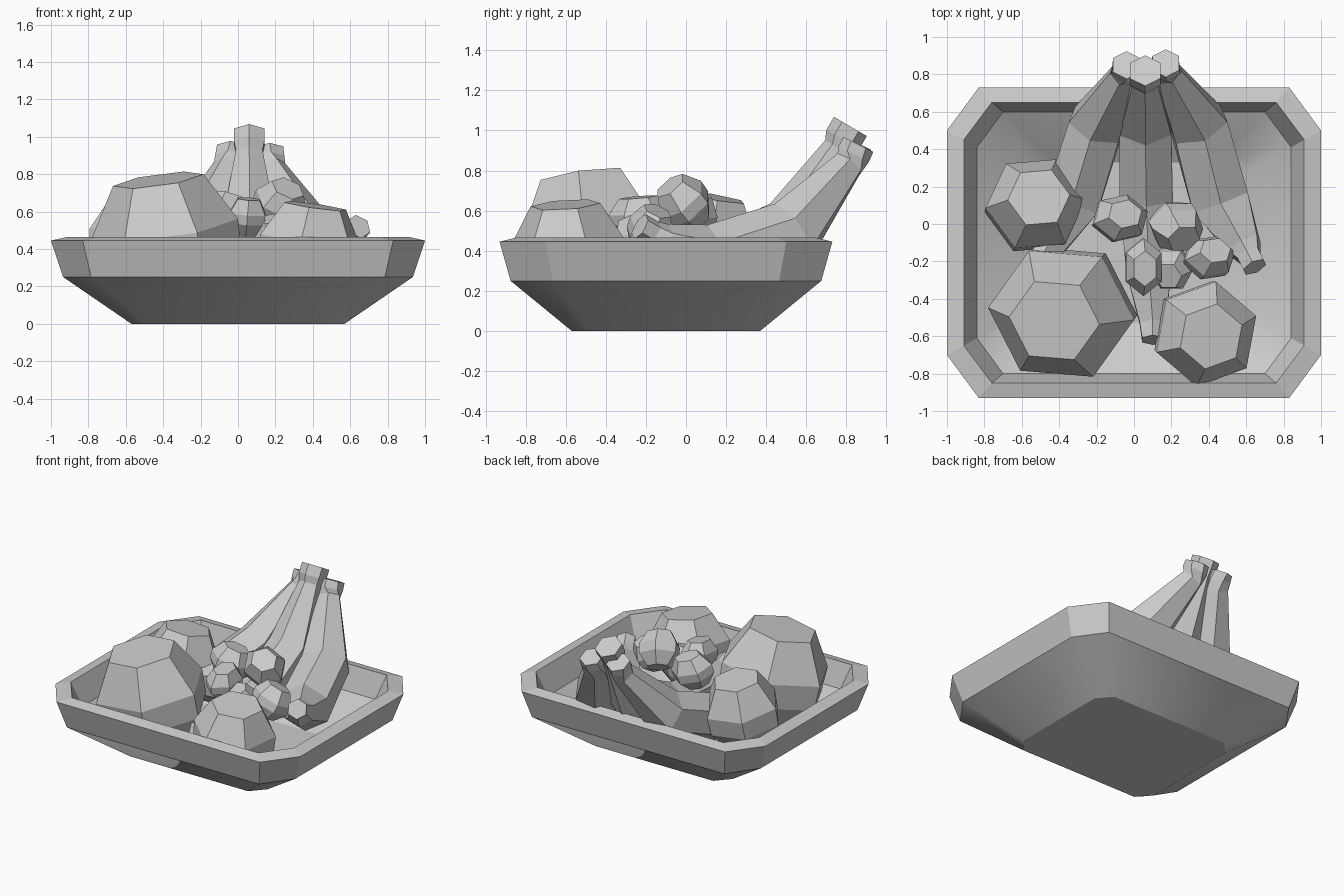
import bpy, bmesh, math
from mathutils import Vector, Euler

if "Cube" in bpy.data.objects:
    bpy.data.objects.remove(bpy.data.objects["Cube"])


def make(name, rings):
    """Skin a list of equally sized vertex rings, capped, into one object."""
    n = len(rings[0])
    verts = [v for r in rings for v in r]
    faces = [(i * n + j, i * n + (j + 1) % n, (i + 1) * n + (j + 1) % n, (i + 1) * n + j)
             for i in range(len(rings) - 1) for j in range(n)]
    faces.append(tuple(reversed(range(n))))
    faces.append(tuple(range(len(verts) - n, len(verts))))
    me = bpy.data.meshes.new(name)
    me.from_pydata(verts, [], faces)
    bm = bmesh.new()
    bm.from_mesh(me)
    bmesh.ops.recalc_face_normals(bm, faces=bm.faces)
    bm.to_mesh(me)
    bm.free()
    ob = bpy.data.objects.new(name, me)
    bpy.context.collection.objects.link(ob)
    return ob


def octagon(hx, hy, cx, cy, z, y0=-0.1):
    """Rectangle with cut corners, counter-clockwise."""
    pts = [(hx, -hy + cy), (hx, hy - cy), (hx - cx, hy), (-hx + cx, hy),
           (-hx, hy - cy), (-hx, -hy + cy), (-hx + cx, -hy), (hx - cx, -hy)]
    return [(x, y + y0, z) for x, y in pts]


# Bowl: outside from the foot to the rim, then inside down to the floor
bowl = make("bowl", [
    octagon(.57, .47, .09, .10, 0),
    octagon(.935, .775, .15, .21, .25),
    octagon(1.0, .83, .17, .23, .445),
    octagon(.91, .75, .15, .20, .465),
    octagon(.84, .70, .14, .19, .29),
    octagon(.52, .43, .09, .10, .06)])
# the two sloping bands are softly shaded round their corners
for p in bowl.data.polygons:
    p.use_smooth = p.index // 8 in (0, 4) and p.index < 40
for e in bowl.data.edges:
    a, b = e.vertices
    e.use_edge_sharp = a // 8 == b // 8


def fruit(name, loc, size, tilt, phase=0):
    """Six-sided faceted ball; tilt in degrees about x, y; phase about z."""
    rot = Euler((math.radians(tilt[0]), math.radians(tilt[1]), 0)).to_matrix()
    rings = []
    for r, z in ((.55, -.95), (.98, -.3), (1, .2), (.62, .93)):
        ring = []
        for k in range(6):
            a = math.radians(phase + 60 * k)
            v = Vector((size[0] * r * math.cos(a), size[1] * r * math.sin(a), size[2] * z))
            ring.append(rot @ v + Vector(loc))
        rings.append(ring)
    return make(name, rings)


# Large round fruit
fruit("melon", (-.38, -.47, .44), (.395, .375, .36), (8, -8), -5)
fruit("left_apple", (-.53, .10, .43), (.27, .265, .26), (-10, 5), 5)
fruit("right_apple", (.38, -.585, .40), (.285, .285, .25), (4, 8), 20)

# Small fruit heaped in the middle
berries = [((-.075, .03, .58), (.155, .13, .12), (-12, 15), 15),
           ((.225, -.01, .635), (.15, .14, .13), (35, 25), 0),
           ((.05, -.23, .57), (.11, .155, .105), (5, 5), 30),
           ((.40, -.18, .50), (.145, .12, .12), (-20, 20), 10),
           ((.20, -.24, .46), (.12, .12, .12), (20, -10), 0)]
for i, b in enumerate(berries):
    fruit("berry_%d" % (i + 1), *b)


def banana(name, path):
    """Hexagonal tube, ridge upward, along (x, y, z, radius) points."""
    pts = [Vector(p[:3]) for p in path]
    rings = []
    for i, p in enumerate(pts):
        t = (pts[min(i + 1, len(pts) - 1)] - pts[max(i - 1, 0)]).normalized()
        side = t.cross(Vector((0, 0, 1))).normalized()
        up = side.cross(t)
        angles = [math.pi * k / 3 + math.pi / 6 for k in range(6)]
        rings.append([p + path[i][3] * (side * math.cos(a) + up * math.sin(a))
                      for a in angles])
    return make(name, rings)


# Bunch of bananas: stem end, neck, body, tip
banana("centre_banana", [(.06, .82, 1.02, .095), (.06, .785, .96, .095), (.06, .765, .91, .082),
                         (.06, .53, .52, .16), (.065, .14, .32, .165), (.08, -.25, .28, .14),
                         (.10, -.53, .33, .08), (.10, -.62, .37, .065)])
banana("right_banana", [(.17, .86, .93, .083), (.17, .835, .88, .086), (.175, .81, .83, .083),
                        (.345, .53, .49, .172), (.46, .12, .35, .18), (.59, -.12, .44, .10),
                        (.615, -.17, .485, .07), (.645, -.23, .52, .07)])
banana("left_banana", [(-.04, .85, .94, .083), (-.04, .825, .89, .086), (-.05, .80, .84, .083),
                       (-.20, .53, .49, .165), (-.33, .12, .34, .17), (-.46, -.12, .42, .10),
                       (-.49, -.17, .45, .07), (-.51, -.23, .48, .065)])
